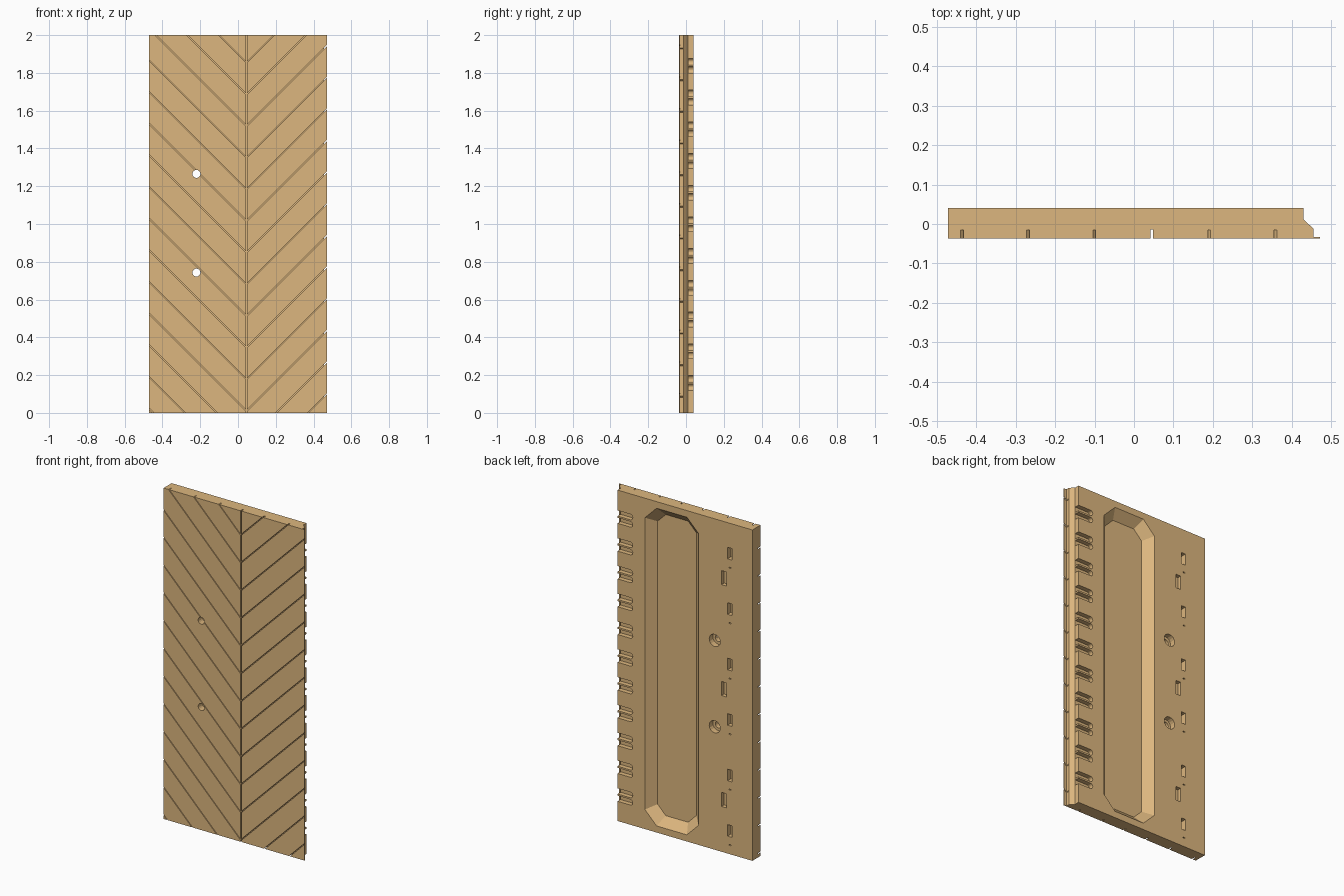
import bpy, bmesh, math

cube = bpy.data.objects.get("Cube")
if cube:
    bpy.data.objects.remove(cube, do_unlink=True)

TOP, FRONT, BACK = 2.0, -0.037, 0.04
SEAM_X, PITCH = 0.045, 0.1676

# One timber colour
wood = bpy.data.materials.new("tan wood")
wood.use_nodes = True
TAN = (0.72, 0.47, 0.21, 1)
wood.diffuse_color = TAN
wood.node_tree.nodes["Principled BSDF"].inputs["Base Color"].default_value = TAN


def loft(bm, rings):
    """Closed solid through a list of equal-length rings."""
    loops = [[bm.verts.new(p) for p in ring] for ring in rings]
    n = len(loops[0])
    faces = [bm.faces.new(loops[0]), bm.faces.new(loops[-1])]
    for a, b in zip(loops, loops[1:]):
        for i in range(n):
            j = (i + 1) % n
            faces.append(bm.faces.new((a[i], a[j], b[j], b[i])))
    bmesh.ops.recalc_face_normals(bm, faces=faces)


def prism(bm, outline, y0, y1):
    loft(bm, [[(x, y, z) for x, z in outline] for y in (y0, y1)])


def box(bm, x, z, w, h, y0, y1):
    prism(bm, [(x - w/2, z - h/2), (x + w/2, z - h/2),
               (x + w/2, z + h/2), (x - w/2, z + h/2)], y0, y1)


def circle(x, z, r, y, n=16):
    return [(x + r * math.cos(math.tau * i / n), y,
             z + r * math.sin(math.tau * i / n)) for i in range(n)]


def octagon(x0, x1, z0, z1, c, y):
    pts = [(x0 + c, z0), (x1 - c, z0), (x1, z0 + c), (x1, z1 - c),
           (x1 - c, z1), (x0 + c, z1), (x0, z1 - c), (x0, z0 + c)]
    return [(x, y, z) for x, z in pts]


def make(name, bm):
    mesh = bpy.data.meshes.new(name)
    bm.to_mesh(mesh)
    bm.free()
    ob = bpy.data.objects.new(name, mesh)
    mesh.materials.append(wood)
    bpy.context.scene.collection.objects.link(ob)
    return ob


def cut(target, bm):
    """Subtract a temporary solid and bake the result."""
    tool = make("cutter", bm)
    tool.hide_render = True
    mod = target.modifiers.new("cut", "BOOLEAN")
    mod.operation, mod.solver, mod.object = "DIFFERENCE", "EXACT", tool
    deps = bpy.context.evaluated_depsgraph_get()
    mesh = bpy.data.meshes.new_from_object(target.evaluated_get(deps))
    target.modifiers.clear()
    target.data = mesh
    bpy.data.objects.remove(tool, do_unlink=True)


# Panel blank with a thin lip and chamfered edge on the +x side
profile = [(-0.472, FRONT), (0.472, FRONT), (0.472, -0.033), (0.455, -0.033),
           (0.455, -0.012), (0.43, 0.011), (0.43, BACK), (-0.472, BACK)]
bm = bmesh.new()
loft(bm, [[(x, y, z) for x, y in profile] for z in (0, TOP)])
panel = make("door_panel", bm)

# Vertical seam groove
bm = bmesh.new()
box(bm, SEAM_X, TOP / 2, 0.006, TOP + 0.2, FRONT - 0.02, -0.014)
cut(panel, bm)

# Chevron grooves rising away from the seam
for side in (-1, 1):
    bm = bmesh.new()
    for k in range(15):
        z = 1.855 - PITCH * k
        x0, run, h = SEAM_X + side * 0.001, 0.6, 0.0035
        prism(bm, [(x0, z - h), (x0, z + h), (x0 + side * run, z + run + h),
                   (x0 + side * run, z + run - h)], FRONT - 0.02, -0.015)
    cut(panel, bm)

# Large sloped pocket and two counterbored holes in the back
bm = bmesh.new()
OUT, DEEP = 0.01, 0.05
loft(bm, [octagon(-0.112 - OUT, 0.247 + OUT, 0.04 - OUT, 1.96 + OUT, 0.083, BACK + OUT),
          octagon(-0.112 + DEEP, 0.247 - DEEP, 0.04 + DEEP, 1.96 - DEEP, 0.055, BACK - DEEP)])
for z in (0.743, 1.265):
    loft(bm, [circle(-0.22, z, r, y) for r, y in
              ((0.021, FRONT - 0.02), (0.021, 0.005), (0.037, 0.005), (0.037, BACK + OUT))])
cut(panel, bm)

# Mortise slots and pin holes near the -x edge
bm = bmesh.new()
for k in range(6):
    z = 1.816 - 2 * PITCH * k
    box(bm, -0.32, z, 0.028, 0.07, 0.008, BACK + OUT)
    box(bm, -0.322, z - 0.085, 0.014, 0.006, 0.025, BACK + OUT)
for k in range(3):
    box(bm, -0.283, 1.657 - 4 * PITCH * k, 0.034, 0.085, 0.015, BACK + OUT)
cut(panel, bm)

# Paired round-ended finger slots along the +x edge
bm = bmesh.new()
for k in range(11):
    for dz in (-0.022, 0.022):
        z, r = 1.838 - 0.168 * k + dz, 0.017
        arc = [math.pi * (0.5 + i / 8) for i in range(9)]
        outline = [(0.345 + r * math.cos(a), z + r * math.sin(a)) for a in arc]
        prism(bm, outline + [(0.47, z - r), (0.47, z + r)], 0.012, BACK + OUT)
cut(panel, bm)
